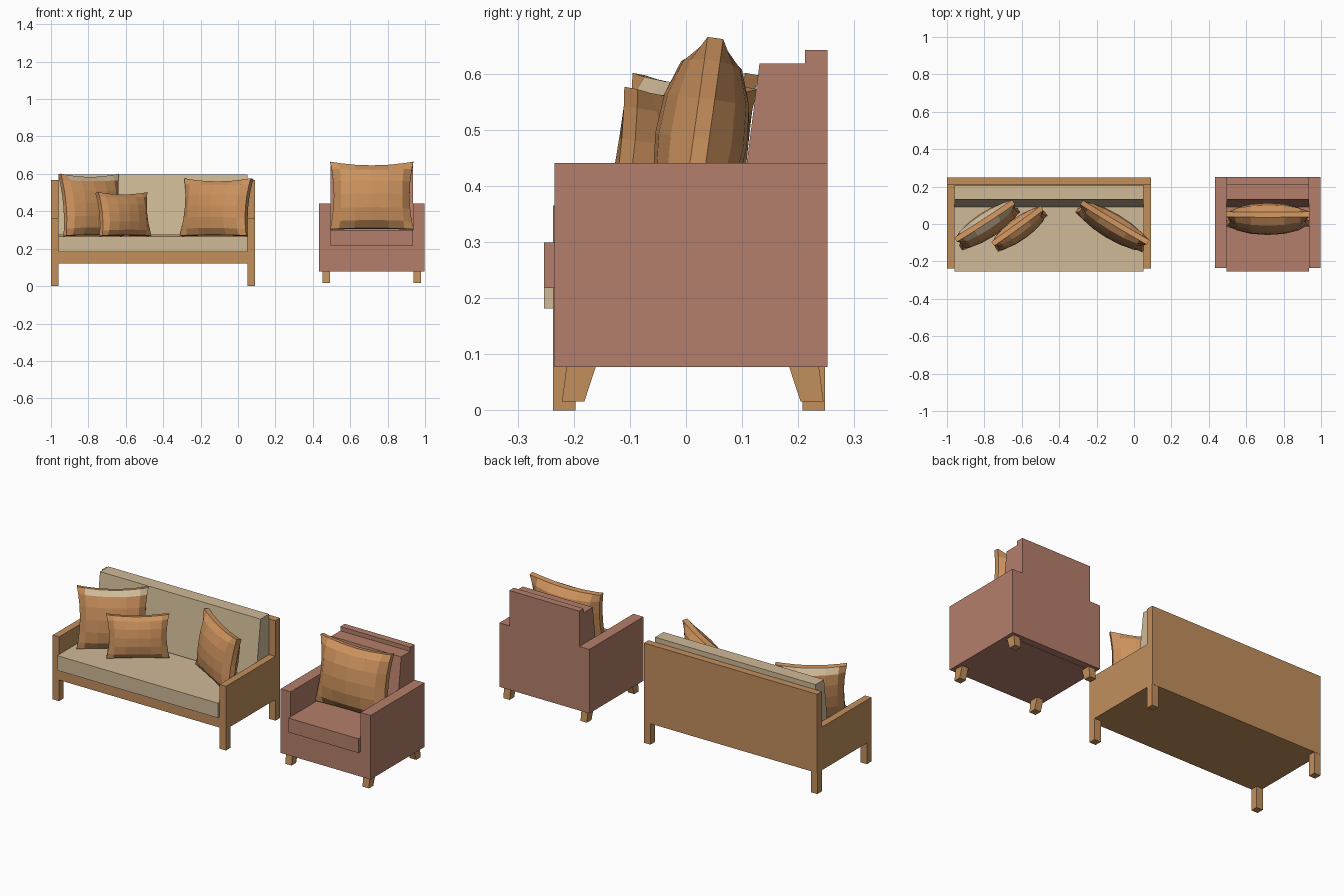
import bpy, bmesh, math
from mathutils import Matrix, Vector

if "Cube" in bpy.data.objects:
    bpy.data.objects.remove(bpy.data.objects["Cube"])


def material(name, r, g, b):
    m = bpy.data.materials.new(name)
    lin = [((c / 255 + 0.055) / 1.055) ** 2.4 for c in (r, g, b)]
    m.diffuse_color = (*lin, 1)
    m.use_nodes = True
    m.node_tree.nodes["Principled BSDF"].inputs["Base Color"].default_value = m.diffuse_color
    return m


WOOD = material("honey wood", 194, 143, 92)
CREAM = material("cream fabric", 208, 186, 152)
ROSE = material("dusty rose fabric", 181, 127, 107)
ORANGE = material("orange fabric", 204, 146, 93)


def finish(name, bm, *mats):
    bmesh.ops.recalc_face_normals(bm, faces=bm.faces)
    me = bpy.data.meshes.new(name)
    bm.to_mesh(me)
    bm.free()
    for m in mats:
        me.materials.append(m)
    ob = bpy.data.objects.new(name, me)
    bpy.context.collection.objects.link(ob)
    return ob


def box(name, mat, x0, x1, y0, y1, z0, z1):
    prism(name, mat, x0, x1, [(y0, z0), (y1, z0), (y1, z1), (y0, z1)])


def prism(name, mat, x0, x1, profile):
    """Side profile of (y, z) points pushed along x."""
    bm = bmesh.new()
    a = [bm.verts.new((x0, y, z)) for y, z in profile]
    b = [bm.verts.new((x1, y, z)) for y, z in profile]
    bm.faces.new(a)
    bm.faces.new(b)
    for i in range(len(a)):
        j = (i + 1) % len(a)
        bm.faces.new((a[i], a[j], b[j], b[i]))
    finish(name, bm, mat)


def pillow(name, w, h, t, yaw, lean, x, y, z, rim=0.028, cream_edge=False):
    """Pinched square pillow; bounding box centred on x, y and resting at z."""
    steps = [-1, -0.78, -0.4, 0, 0.4, 0.78, 1]
    n = len(steps)
    bm = bmesh.new()
    sides = []
    for s in (-1, 1):
        grid = []
        for v in steps:
            for u in steps:
                px = w / 2 * u * (1 - 0.09 * (1 - v * v) * u * u)
                pinch = 0.11 if v > 0 else 0.03
                pz = h / 2 * v * (1 - pinch * (1 - u * u) * v * v)
                bulge = ((1 - u * u) * (1 - v * v)) ** 0.55
                grid.append(bm.verts.new((px, s * (rim + (t - rim) * bulge) / 2, pz)))
        sides.append(grid)
        for j in range(n - 1):
            for i in range(n - 1):
                k = j * n + i
                f = bm.faces.new((grid[k], grid[k + 1], grid[k + n + 1], grid[k + n]))
                if cream_edge and j == n - 2 and i > 0:
                    f.material_index = 1
    # rim band joining front and back
    ring = [i for i in range(n)] + [j * n + n - 1 for j in range(1, n)]
    ring += [n * n - 1 - i for i in range(1, n)] + [j * n for j in range(n - 2, 0, -1)]
    for p, q in zip(ring, ring[1:] + ring[:1]):
        bm.faces.new((sides[0][p], sides[0][q], sides[1][q], sides[1][p]))
    rot = Matrix.Rotation(math.radians(yaw), 4, 'Z') @ Matrix.Rotation(math.radians(-lean), 4, 'X')
    bmesh.ops.transform(bm, matrix=rot, verts=bm.verts)
    xs, ys, zs = zip(*[v.co for v in bm.verts])
    move = Vector((x - (min(xs) + max(xs)) / 2, y - (min(ys) + max(ys)) / 2, z - min(zs)))
    bmesh.ops.translate(bm, vec=move, verts=bm.verts)
    finish(name, bm, ORANGE, CREAM)


# Sofa frame
box("sofa_base", WOOD, -0.96, 0.05, -0.237, 0.21, 0.12, 0.181)
box("sofa_back_panel", WOOD, -1.0, 0.09, 0.208, 0.249, 0.12, 0.568)
for side, x in (("left", -1.0), ("right", 0.05)):
    box(f"sofa_{side}_arm", WOOD, x, x + 0.04, -0.237, 0.208, 0.12, 0.365)
    for end, y in (("front", -0.237), ("back", 0.208)):
        box(f"sofa_{end}_{side}_leg", WOOD, x, x + 0.04, y, y + 0.04, 0, 0.12)

# Sofa cushions
box("sofa_seat_cushion", CREAM, -0.96, 0.05, -0.253, 0.207, 0.181, 0.265)
prism("sofa_back_cushion", CREAM, -0.96, 0.05,
      [(0.09, 0.274), (0.207, 0.274), (0.207, 0.596), (0.131, 0.596)])

# Armchair body
box("chair_base", ROSE, 0.495, 0.935, -0.234, 0.21, 0.077, 0.218)
box("chair_back_panel", ROSE, 0.495, 0.935, 0.212, 0.252, 0.077, 0.642)
for side, x0, x1 in (("left", 0.432, 0.495), ("right", 0.935, 0.998)):
    box(f"chair_{side}_arm", ROSE, x0, x1, -0.234, 0.252, 0.077, 0.441)
box("chair_seat_cushion", ROSE, 0.495, 0.935, -0.253, 0.212, 0.218, 0.299)
prism("chair_back_cushion", ROSE, 0.495, 0.935,
      [(0.09, 0.299), (0.212, 0.299), (0.212, 0.618), (0.131, 0.618)])

# Armchair splayed legs
for side, x in (("left", 0.452), ("right", 0.938)):
    prism(f"chair_front_{side}_leg", WOOD, x, x + 0.04,
          [(-0.221, 0.016), (-0.181, 0.016), (-0.161, 0.077), (-0.213, 0.077)])
    prism(f"chair_back_{side}_leg", WOOD, x, x + 0.04,
          [(0.204, 0.016), (0.245, 0.016), (0.237, 0.077), (0.184, 0.077)])

# Pillows
pillow("sofa_left_pillow", 0.37, 0.335, 0.13, 33, 9, -0.785, -0.005, 0.266, cream_edge=True)
pillow("sofa_small_pillow", 0.325, 0.235, 0.115, 36, 9, -0.613, -0.025, 0.266)
pillow("sofa_right_pillow", 0.415, 0.31, 0.13, -31, 9, -0.115, -0.012, 0.266)
pillow("chair_pillow", 0.445, 0.364, 0.165, 0, 8, 0.715, 0.027, 0.301)
